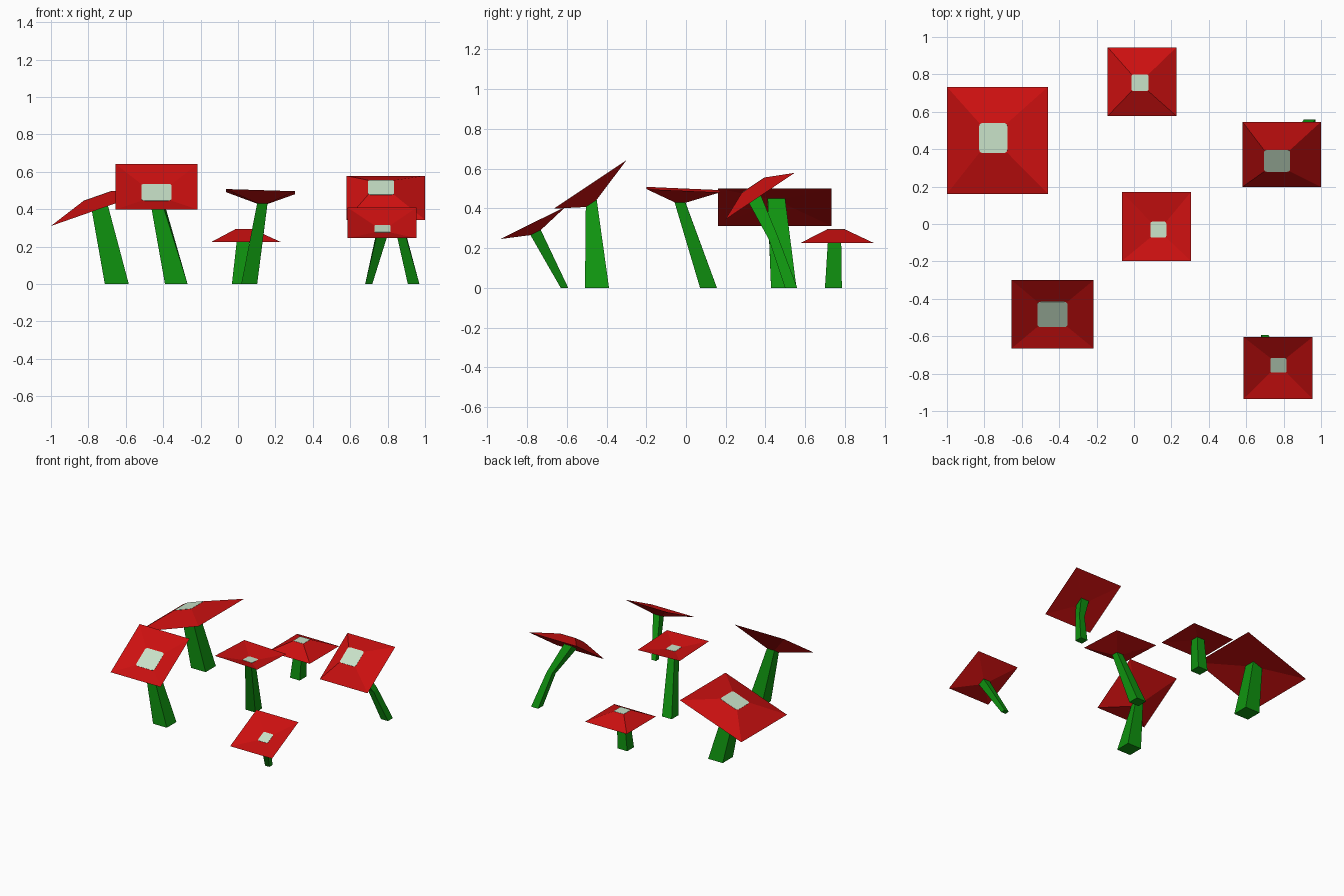
import bpy, math
from mathutils import Vector, Euler

if "Cube" in bpy.data.objects:
    bpy.data.objects.remove(bpy.data.objects["Cube"])


def material(name, rgb):
    m = bpy.data.materials.new(name)
    m.diffuse_color = (*rgb, 1)
    m.use_nodes = True
    m.node_tree.nodes["Principled BSDF"].inputs["Base Color"].default_value = m.diffuse_color
    return m


RED = material("cap red", (0.6, 0.005, 0.005))
GREEN = material("stem green", (0.005, 0.3, 0.005))
PALE = material("pale green", (0.58, 0.76, 0.58))

SQUARE = [(-.5, -.5), (.5, -.5), (.5, .5), (-.5, .5)]
# square with rounded corners for the pale patch
ROUNDED = []
for k, (x, y) in enumerate(SQUARE):
    for j in range(4):
        a = math.radians(180 + 90 * k + 30 * j)
        ROUNDED.append((x * .78 + .11 * math.cos(a), y * .78 + .11 * math.sin(a)))


def ring(center, size, rx=0, ry=0, shape=SQUARE, lift=0):
    rot = Euler((math.radians(rx), math.radians(ry), 0)).to_matrix()
    return [Vector(center) + rot @ Vector((x * size, y * size, lift)) for x, y in shape]


def loft(name, rings, mat, bottom=False, top=False):
    n = len(rings[0])
    verts = [v for r in rings for v in r]
    faces = []
    for k in range(len(rings) - 1):
        for i in range(n):
            j = (i + 1) % n
            faces.append((k * n + i, k * n + j, (k + 1) * n + j, (k + 1) * n + i))
    if bottom:
        faces.append(tuple(reversed(range(n))))
    if top:
        faces.append(tuple(range(len(verts) - n, len(verts))))
    me = bpy.data.meshes.new(name)
    me.from_pydata(verts, [], faces)
    me.materials.append(mat)
    ob = bpy.data.objects.new(name, me)
    bpy.context.collection.objects.link(ob)


def mushroom(tag, rx, ry, stem, rim, patch):
    """stem: list of (center, size); rim and patch: (center, size); rx, ry: cap tilt."""
    last = len(stem) - 1
    rings = [ring(c, s, rx * k / last, ry * k / last) for k, (c, s) in enumerate(stem)]
    loft(tag + "_stem", rings, GREEN, bottom=True)
    loft(tag + "_cap", [rings[-1], ring(*rim, rx, ry), ring(*patch, rx, ry)], RED, top=True)
    loft(tag + "_patch", [ring(*patch, rx, ry, ROUNDED, 0),
                          ring(*patch, rx, ry, ROUNDED, .0015)], PALE, top=True)


mushroom("left_back", 0, -19.3,
         [((-.648, .492, 0), .128), ((-.745, .455, .435), .088)],
         ((-.73, .447, .405), .573), ((-.752, .46, .47), .16))
mushroom("left_front", 33.7, 0,
         [((-.33, -.448, 0), .121), ((-.43, -.477, .425), .066)],
         ((-.435, -.4825, .52), .439), ((-.436, -.483, .49), .162))
mushroom("middle", -2.5, 1.8,
         [((.06, .113, 0), .085), ((.13, -.03, .43), .055)],
         ((.12, -.013, .494), .37), ((.13, -.03, .465), .085))
mushroom("back", 0, 0,
         [((.01, .742, 0), .085), ((.028, .748, .245), .066)],
         ((.043, .761, .226), .367), ((.032, .755, .294), .09))
mushroom("right_back", 34, 0,
         [((.939, .529, 0), .062), ((.877, .44, .25), .048), ((.775, .345, .45), .072)],
         ((.79, .3725, .461), .42), ((.765, .338, .516), .14))
mushroom("right_front", 26.3, 0,
         [((.699, -.612, 0), .038), ((.772, -.757, .278), .058)],
         ((.77, -.77, .327), .369), ((.772, -.755, .295), .087))
